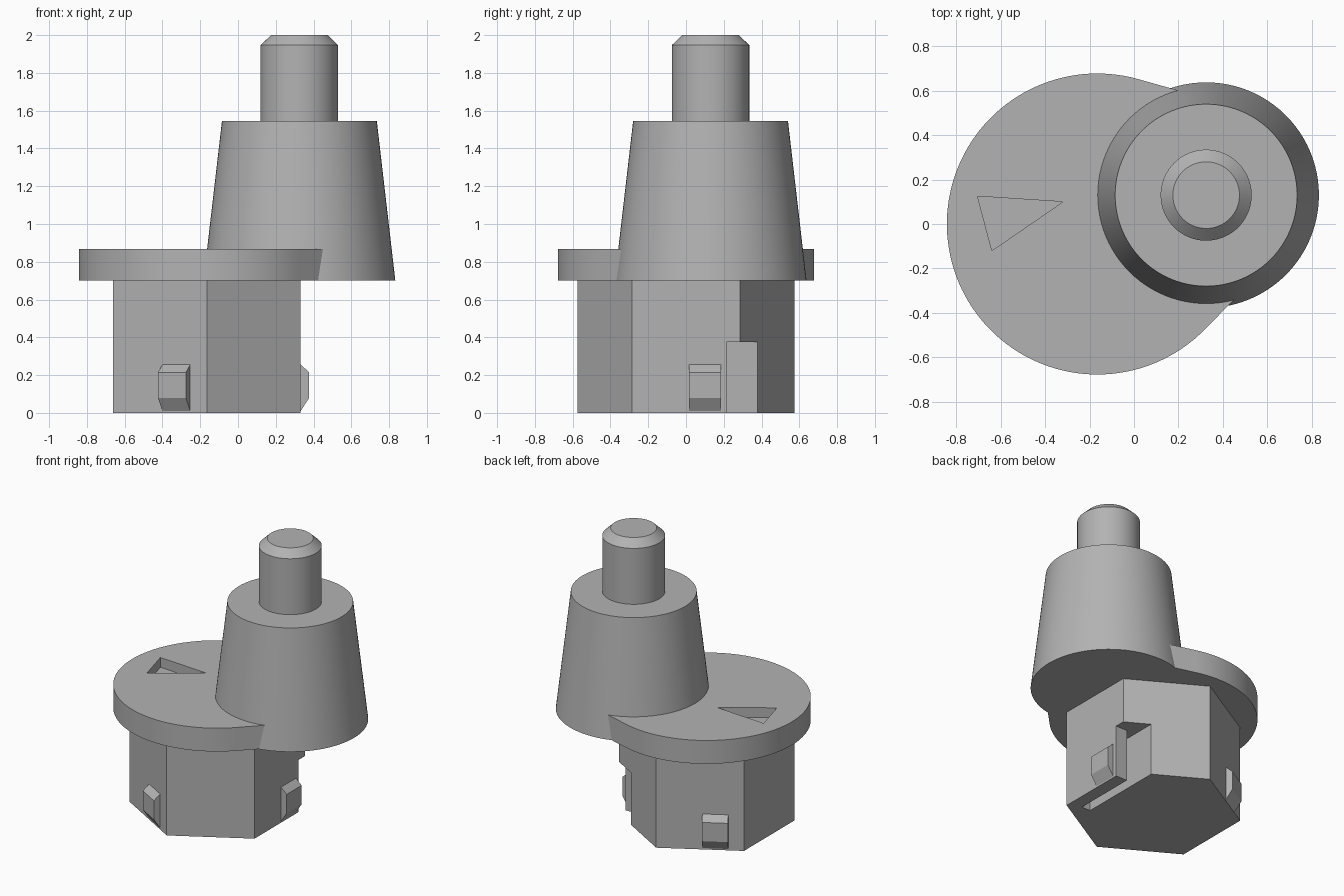
import bpy, bmesh, math
from mathutils import Matrix, Vector

if "Cube" in bpy.data.objects:
    bpy.data.objects.remove(bpy.data.objects["Cube"], do_unlink=True)

grey = bpy.data.materials.new("plain_grey")
grey.use_nodes = True
grey.diffuse_color = (0.45, 0.45, 0.45, 1)
grey.node_tree.nodes["Principled BSDF"].inputs["Base Color"].default_value = grey.diffuse_color

HUB = Vector((-0.165, 0, 0))     # axis of the plate and hexagonal plug
POST = Vector((0.325, 0.13, 0))  # axis of the tapered post
PLATE_R, BLEND_R = 0.678, 0.42
Z_PLATE, Z_TOP = 0.70, 0.868
HEX_R = 0.574
APOTHEM = HEX_R * math.cos(math.pi / 6)


def make_object(name, bm, smooth=False):
    bmesh.ops.recalc_face_normals(bm, faces=bm.faces)
    mesh = bpy.data.meshes.new(name)
    bm.to_mesh(mesh)
    bm.free()
    mesh.materials.append(grey)
    obj = bpy.data.objects.new(name, mesh)
    bpy.context.collection.objects.link(obj)
    if smooth:
        bpy.ops.object.select_all(action='DESELECT')
        obj.select_set(True)
        bpy.context.view_layer.objects.active = obj
        bpy.ops.object.shade_smooth_by_angle(angle=math.radians(25))
    return obj


def extrude(bm, points, offset):
    """Closed solid from a planar outline swept along offset."""
    face = bm.faces.new([bm.verts.new(p) for p in points])
    new = bmesh.ops.extrude_face_region(bm, geom=[face], use_keep_orig=True)["geom"]
    verts = [v for v in new if isinstance(v, bmesh.types.BMVert)]
    bmesh.ops.translate(bm, verts=verts, vec=offset)


def prism(name, outline, z0, z1, smooth=False):
    bm = bmesh.new()
    extrude(bm, [(x, y, z0) for x, y in outline], (0, 0, z1 - z0))
    return make_object(name, bm, smooth)


def arc(center, radius, a0, a1, steps):
    return [(center.x + radius * math.cos(a0 + (a1 - a0) * i / steps),
             center.y + radius * math.sin(a0 + (a1 - a0) * i / steps))
            for i in range(steps + 1)]


def turned(name, center, profile, sides=96):
    """Solid of revolution from (radius, height) pairs."""
    bm = bmesh.new()
    rings = [[bm.verts.new((x, y, z)) for x, y in arc(center, r, 0, math.tau, sides)[:-1]]
             for r, z in profile]
    for low, high in zip(rings, rings[1:]):
        for i in range(sides):
            j = (i + 1) % sides
            bm.faces.new((low[i], low[j], high[j], high[i]))
    bm.faces.new(rings[0])
    bm.faces.new(rings[-1])
    return make_object(name, bm, True)


def side_matrix(k):
    """Places a part on every second side of the plug."""
    return Matrix.Translation(HUB) @ Matrix.Rotation(k * math.tau / 3, 4, 'Z')


def cut(target, cutter):
    mod = target.modifiers.new("cut", 'BOOLEAN')
    mod.operation = 'DIFFERENCE'
    mod.solver = 'EXACT'
    mod.object = cutter
    bpy.ops.object.select_all(action='DESELECT')
    target.select_set(True)
    bpy.context.view_layer.objects.active = target
    bpy.ops.object.modifier_apply(modifier=mod.name)
    bpy.data.objects.remove(cutter, do_unlink=True)


# Plate: disc with straight flanks running into the post
axis = POST - HUB
heading = math.atan2(axis.y, axis.x)
spread = math.acos((PLATE_R - BLEND_R) / axis.length)
outline = arc(HUB, PLATE_R, heading + spread, heading + math.tau - spread, 90)
outline += arc(POST, BLEND_R, heading - spread, heading + spread, 24)
plate = prism("plate", outline, Z_PLATE, Z_TOP, True)

# Pointer recess in the plate
pointer = [(-0.705, 0.125), (-0.64, -0.12), (-0.32, 0.10)]
cut(plate, prism("pointer_cutter", pointer, Z_TOP - 0.07, Z_TOP + 0.1))

# Tapered post and chamfered pin
turned("tapered_post", POST, [(0.508, Z_PLATE), (0.41, 1.545)])
turned("pin", POST, [(0.205, 1.5), (0.205, 1.947), (0.15, 2.0)])

# Hexagonal plug with a slit and an open corner behind each spring arm
plug = prism("hexagonal_plug", arc(HUB, HEX_R, math.pi / 6, math.pi / 6 + math.tau, 6)[:-1],
             0, Z_PLATE)
slot = [(0.337, -0.24), (0.406, -0.24), (0.406, 0.215),
        (0.8, 0.215), (0.8, 0.6), (0.337, 0.6)]
for k in range(3):
    bm = bmesh.new()
    extrude(bm, [(x, y, -0.1) for x, y in slot], (0, 0, 0.475))
    bm.transform(side_matrix(k))
    cut(plug, make_object("slot_cutter", bm))

# Snap catches on the spring arms
catch = [(-0.01, 0.01), (0, 0.01), (0.045, 0.08), (0.045, 0.215), (0, 0.255), (-0.01, 0.255)]
for k in range(3):
    bm = bmesh.new()
    extrude(bm, [(APOTHEM + x, 0.015, z) for x, z in catch], (0, 0.17, 0))
    bm.transform(side_matrix(k))
    make_object("snap_catch_%d" % (k + 1), bm)
